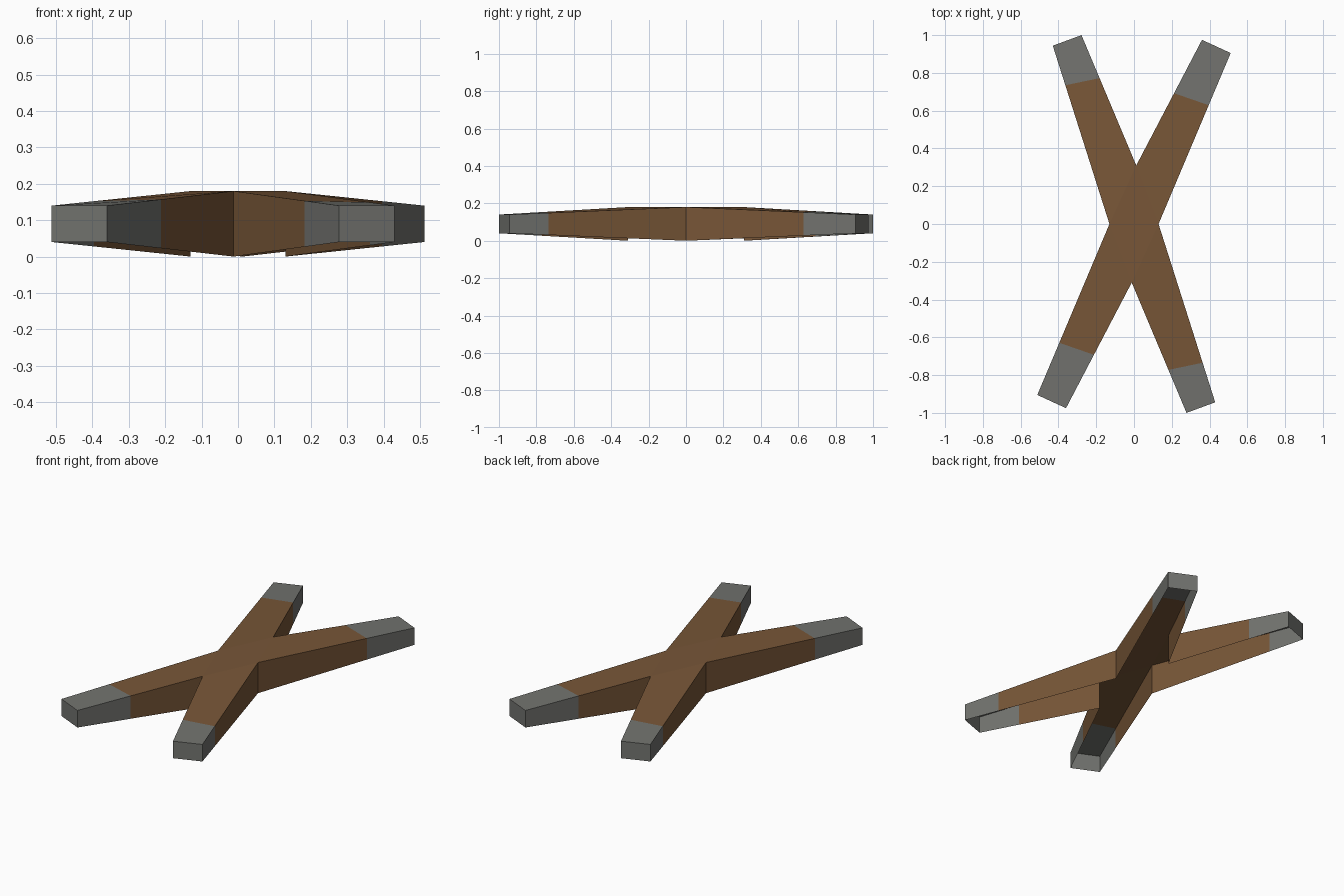
import bpy
import bmesh

if "Cube" in bpy.data.objects:
    bpy.data.objects.remove(bpy.data.objects["Cube"])


def material(name, rgb):
    m = bpy.data.materials.new(name)
    m.diffuse_color = (*rgb, 1.0)
    m.use_nodes = True
    m.node_tree.nodes["Principled BSDF"].inputs["Base Color"].default_value = m.diffuse_color
    return m


BROWN, GREY = 0, 1
TOP_MID, TOP_TIP = 0.18, 0.14      # roof height at the crossing and at the tips
LOW_MID, LOW_TIP = 0.0, 0.04       # skirt height at the crossing and at the tips

# Inner corners of the crossing
BACK, RIGHT = (0.012, 0.31), (0.13, 0.0)
FRONT, LEFT = (-0.012, -0.31), (-0.13, 0.0)

# Arms at the back: two edges (base, tip, fraction where the grey end starts)
ARMS = [
    ((LEFT, (-0.43, 0.944), 0.778), (BACK, (-0.278, 1.0), 0.67)),
    ((BACK, (0.36, 0.975), 0.575), (RIGHT, (0.512, 0.905), 0.695)),
]

bm = bmesh.new()


def face(points, colour):
    f = bm.faces.new([bm.verts.new(p) for p in points])
    f.material_index = colour


def edge_point(edge, t, sign):
    """Top and bottom points at fraction t along one long edge of an arm."""
    (bx, by), (tx, ty), _ = edge
    x, y = sign * (bx + (tx - bx) * t), sign * (by + (ty - by) * t)
    return ((x, y, TOP_MID + (TOP_TIP - TOP_MID) * t),
            (x, y, LOW_MID + (LOW_TIP - LOW_MID) * t))


# Arms: roof, two side walls and end cap, open underneath; turned half round for the front
for sign in (1, -1):
    for a, b in ARMS:
        rows = [(edge_point(a, ta, sign), edge_point(b, tb, sign))
                for ta, tb in ((0, 0), (a[2], b[2]), (1, 1))]
        for colour, (r0, r1) in zip((BROWN, GREY), zip(rows, rows[1:])):
            (a0, al0), (b0, bl0) = r0
            (a1, al1), (b1, bl1) = r1
            face((a0, b0, b1, a1), colour)
            face((a0, a1, al1, al0), colour)
            face((b1, b0, bl0, bl1), colour)
        (at, al), (bt, bl) = rows[-1]
        face((at, bt, bl, al), GREY)

# Flat roof over the crossing
face([(x, y, TOP_MID) for x, y in (LEFT, FRONT, RIGHT, BACK)], BROWN)

bmesh.ops.remove_doubles(bm, verts=bm.verts, dist=1e-5)
bmesh.ops.recalc_face_normals(bm, faces=bm.faces)
# Make sure the roof faces up
if sum(f.normal.z * f.calc_area() for f in bm.faces) < 0:
    bmesh.ops.reverse_faces(bm, faces=bm.faces)

mesh = bpy.data.meshes.new("crossed_beams")
bm.to_mesh(mesh)
bm.free()
mesh.materials.append(material("brown wood", (0.188, 0.094, 0.039)))
mesh.materials.append(material("grey metal", (0.168, 0.171, 0.158)))
bpy.context.collection.objects.link(bpy.data.objects.new("crossed_beams", mesh))
